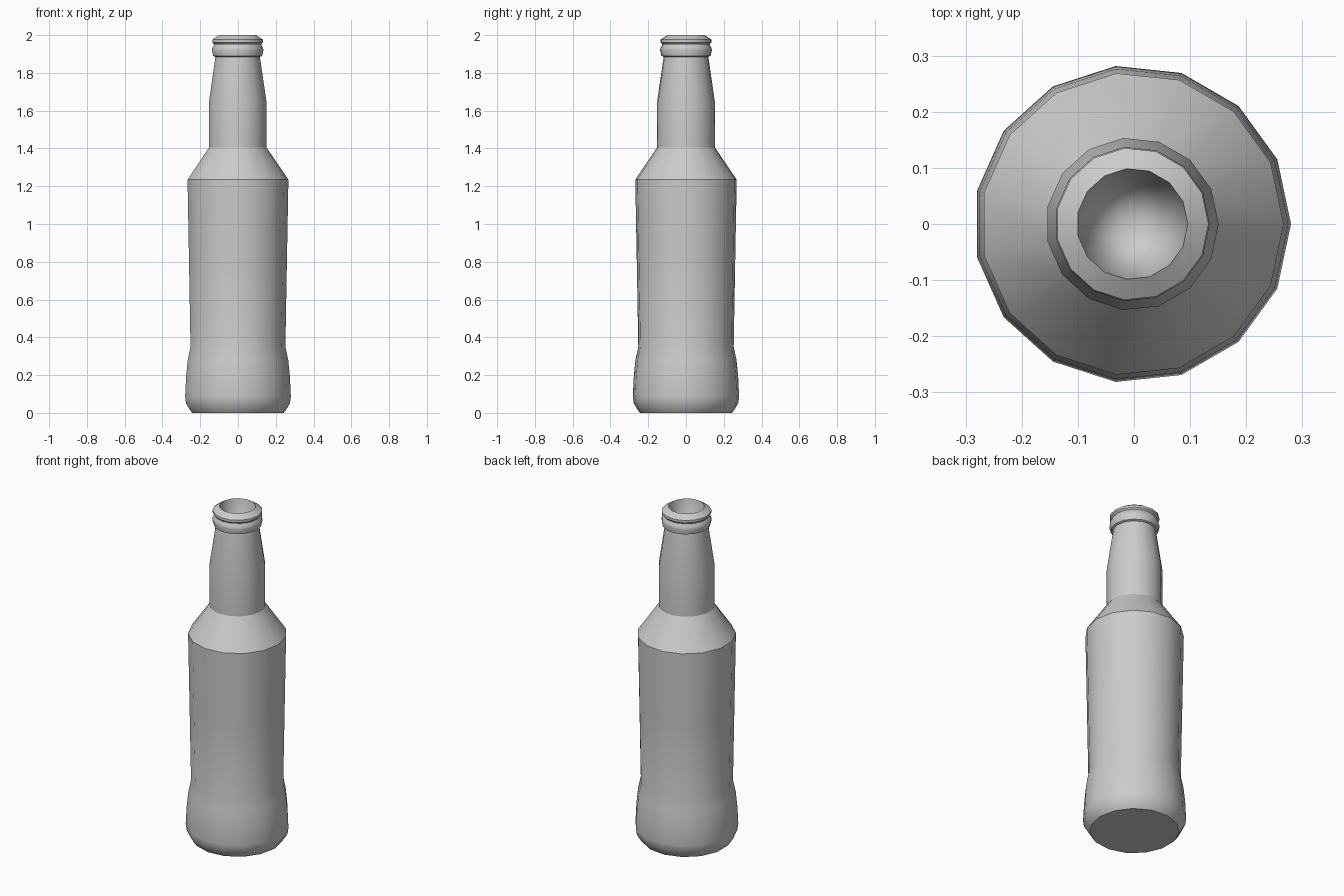
import bpy
import bmesh
import math

cube = bpy.data.objects.get("Cube")
if cube:
    bpy.data.objects.remove(cube, do_unlink=True)

SIDES = 15

# Plain grey
grey = bpy.data.materials.new("plain grey")
grey.use_nodes = True
colour = (0.6, 0.6, 0.6, 1.0)
grey.diffuse_color = colour
grey.node_tree.nodes["Principled BSDF"].inputs["Base Color"].default_value = colour

# Outline of the bottle (radius, height), from the base centre to the inside
profile = [
    (0.0, 0.0), (0.245, 0.0), (0.256, 0.014),               # base
    (0.278, 0.05), (0.283, 0.085),                          # heel
    (0.278, 0.19), (0.269, 0.28), (0.254, 0.35),            # flare into waist
    (0.262, 0.80), (0.270, 1.235),                          # body
    (0.154, 1.405),                                         # shoulder
    (0.154, 1.645), (0.119, 1.885),                         # neck
    (0.131, 1.89), (0.138, 1.92), (0.136, 1.932),           # collar
    (0.127, 1.947), (0.127, 1.953),                         # groove
    (0.136, 1.962), (0.136, 1.976), (0.099, 2.0),           # lip
    (0.0, 1.40),                                            # hollow
]

# Spin the outline round the z axis
bm = bmesh.new()
verts = [bm.verts.new((r, 0, z)) for r, z in profile]
edges = [bm.edges.new(pair) for pair in zip(verts, verts[1:])]
bmesh.ops.spin(bm, geom=verts + edges, cent=(0, 0, 0), axis=(0, 0, 1),
               angle=math.tau, steps=SIDES)
bmesh.ops.remove_doubles(bm, verts=bm.verts, dist=0.0005)
bmesh.ops.recalc_face_normals(bm, faces=bm.faces)

# An odd number of sides needs a small shift to centre the width
widest = max(r for r, z in profile)
shift = -widest * (1 - math.cos(math.pi / SIDES)) / 2
bmesh.ops.translate(bm, verts=bm.verts, vec=(shift, 0, 0))

mesh = bpy.data.meshes.new("bottle")
bm.to_mesh(mesh)
bm.free()
mesh.materials.append(grey)
bottle = bpy.data.objects.new("bottle", mesh)
bpy.context.collection.objects.link(bottle)

# Smooth round the sides, sharp at the rims
bpy.ops.object.select_all(action='DESELECT')
bottle.select_set(True)
bpy.context.view_layer.objects.active = bottle
bpy.ops.object.shade_smooth_by_angle(angle=math.radians(30))
